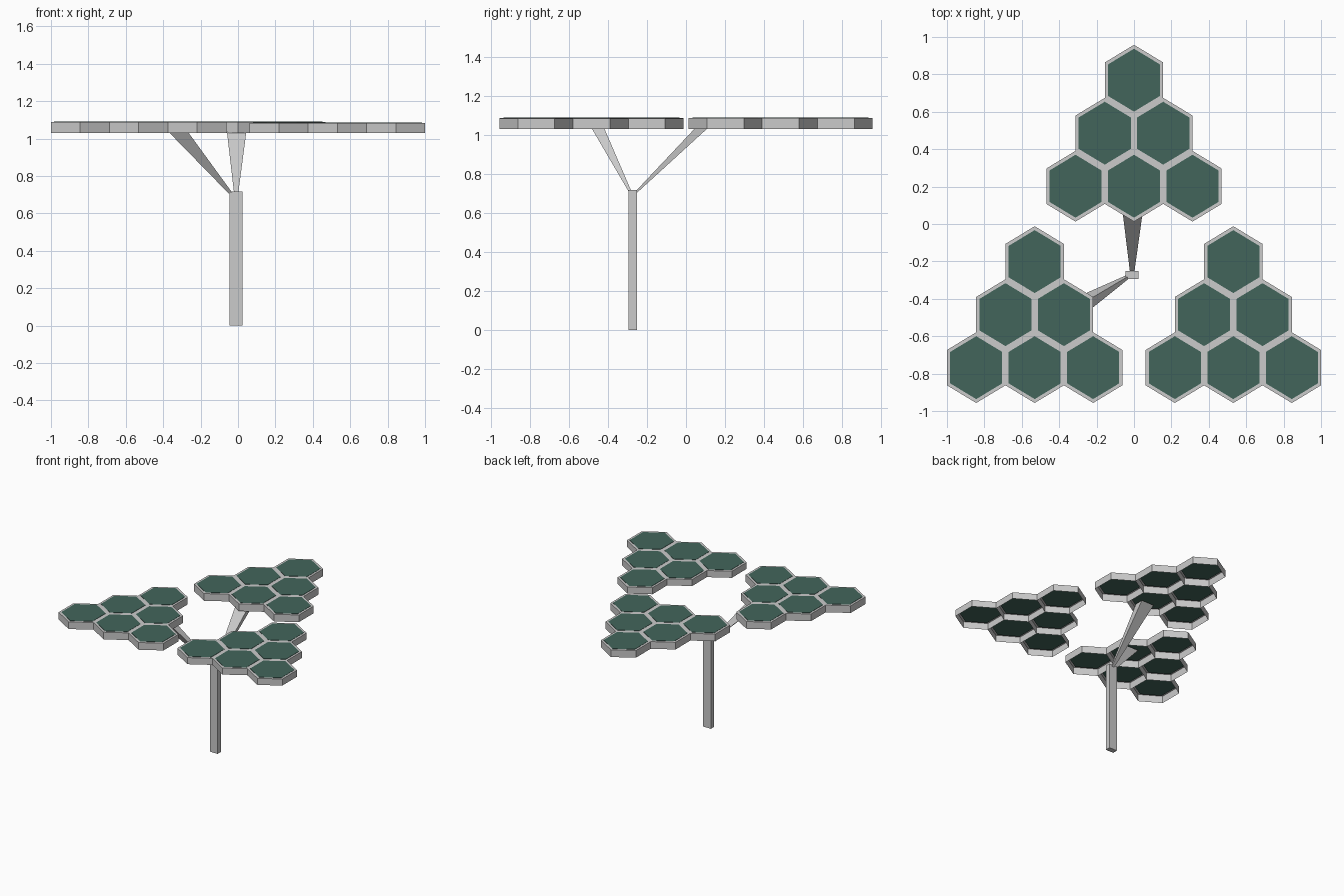
import bpy, bmesh, math

if "Cube" in bpy.data.objects:
    bpy.data.objects.remove(bpy.data.objects["Cube"])

RX, RY = 0.1805, 0.189          # hexagon radii (slightly stretched in y)
PITCH_X, PITCH_Y = RX * math.sqrt(3), RY * 1.5
Z_LOW, Z_TOP = 1.03, 1.086

green = bpy.data.materials.new("panel_green")
green.diffuse_color = (0.055, 0.13, 0.105, 1)
green.use_nodes = True
green.node_tree.nodes["Principled BSDF"].inputs["Base Color"].default_value = green.diffuse_color


def finish(name, bm, mat=None):
    me = bpy.data.meshes.new(name)
    bm.to_mesh(me)
    bm.free()
    ob = bpy.data.objects.new(name, me)
    bpy.context.collection.objects.link(ob)
    if mat:
        me.materials.append(mat)
    return ob


def hex_ring(bm, c, z, s=1.0):
    return [bm.verts.new((c[0] + s * RX * math.sin(i * math.pi / 3),
                          c[1] + s * RY * math.cos(i * math.pi / 3), z)) for i in range(6)]


def bridge(bm, a, b):
    n = len(a)
    for i in range(n):
        j = (i + 1) % n
        bm.faces.new((a[i], a[j], b[j], b[i]))


def cluster(name, cx, y_bottom, z_top):
    # Triangle of six hexagons: rows of three, two and one
    cells = [(cx + (i - (n - 1) / 2) * PITCH_X, y_bottom + RY + row * PITCH_Y)
             for row, n in enumerate((3, 2, 1)) for i in range(n)]
    frame, panel = bmesh.new(), bmesh.new()
    for c in cells:
        # Open-bottomed hexagonal wall with a narrow top rim
        low, top = hex_ring(frame, c, Z_LOW), hex_ring(frame, c, z_top)
        rim = hex_ring(frame, c, z_top, 0.89)
        bridge(frame, top, low)
        bridge(frame, rim, top)
        # Thin green plate filling the rim
        p0 = hex_ring(panel, c, z_top - 0.006, 0.89)
        p1 = hex_ring(panel, c, z_top + 0.002, 0.89)
        bridge(panel, p1, p0)
        panel.faces.new(p0)
        panel.faces.new(p1[::-1])
    bmesh.ops.recalc_face_normals(panel, faces=panel.faces)
    for f in frame.faces:
        f.normal_update()
        if f.normal.z < -0.5:
            f.normal_flip()
    finish(name + "_frame", frame)
    finish(name + "_panels", panel, green)


def tapered_bar(name, low, high):
    # low/high: (x, y, z, size_x, size_y) of the horizontal end sections
    bm = bmesh.new()
    rings = []
    for x, y, z, sx, sy in (low, high):
        rings.append([bm.verts.new((x + a * sx / 2, y + b * sy / 2, z))
                      for a, b in ((-1, -1), (1, -1), (1, 1), (-1, 1))])
    bridge(bm, *rings)
    bm.faces.new(rings[0])
    bm.faces.new(rings[1])
    bmesh.ops.recalc_face_normals(bm, faces=bm.faces)
    finish(name, bm)


# Leaf clusters
cluster("back_leaf", 0, 0.013, Z_TOP + 0.002)
cluster("left_leaf", -0.531, -0.957, Z_TOP + 0.002)
cluster("right_leaf", 0.531, -0.957, Z_TOP - 0.003)

# Trunk and two flared branches
tapered_bar("trunk", (-0.011, -0.273, 0, 0.07, 0.042), (-0.011, -0.273, 0.717, 0.07, 0.042))
tapered_bar("back_branch", (-0.01, -0.272, 0.69, 0.018, 0.012), (-0.007, 0.115, 1.07, 0.112, 0.07))
tapered_bar("left_branch", (-0.025, -0.277, 0.69, 0.018, 0.012), (-0.349, -0.470, 1.07, 0.112, 0.07))
